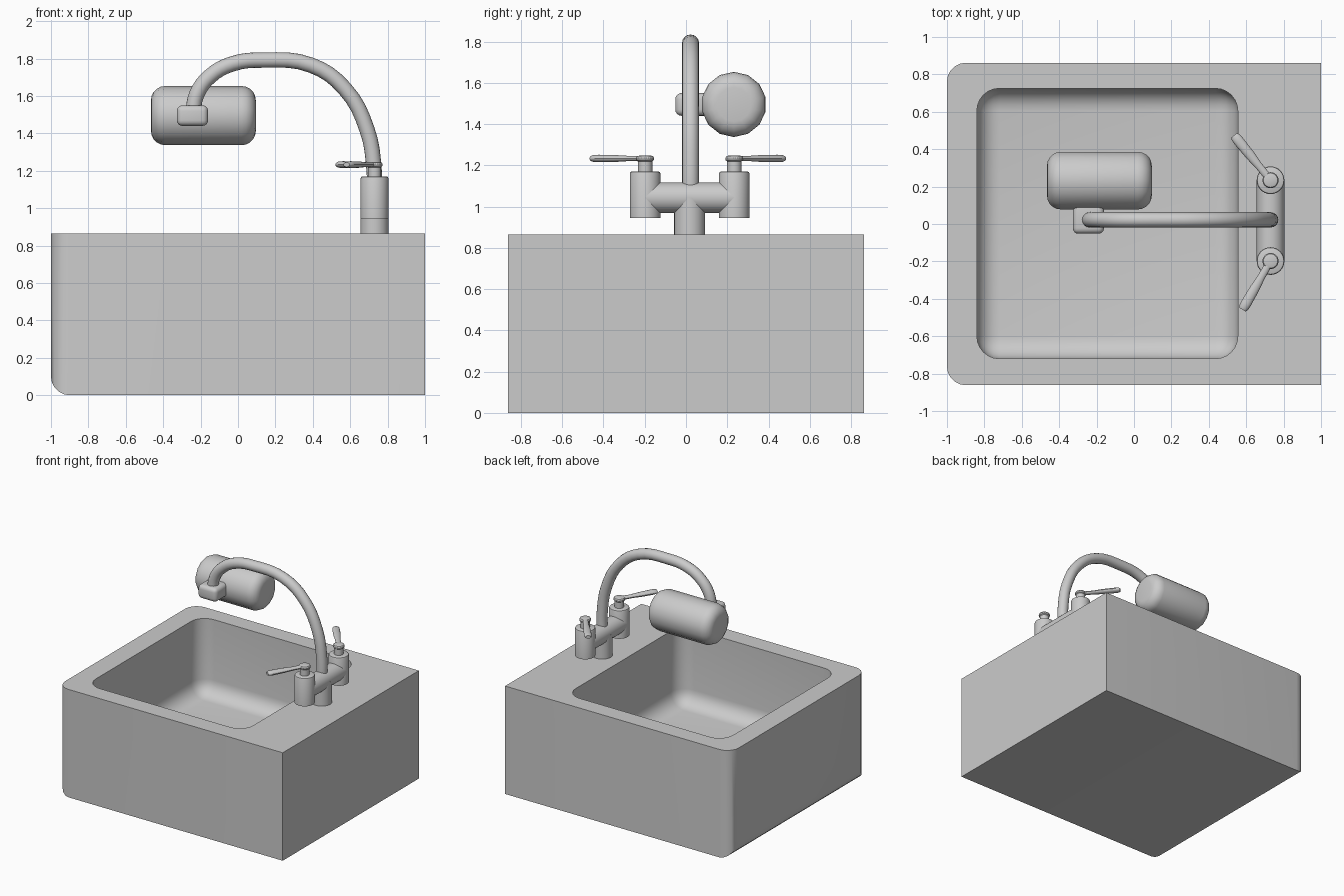
import bpy, bmesh
from math import sin, cos, pi, radians
from mathutils import Vector

if "Cube" in bpy.data.objects:
    bpy.data.objects.remove(bpy.data.objects["Cube"])

FX, FY = 0.73, 0.018          # faucet axis


def finish(name, bm):
    bmesh.ops.recalc_face_normals(bm, faces=bm.faces)
    me = bpy.data.meshes.new(name)
    bm.to_mesh(me)
    bm.free()
    ob = bpy.data.objects.new(name, me)
    bpy.context.collection.objects.link(ob)
    return ob


def activate(ob):
    bpy.ops.object.select_all(action='DESELECT')
    ob.select_set(True)
    bpy.context.view_layer.objects.active = ob


def smooth(ob):
    activate(ob)
    bpy.ops.object.shade_smooth_by_angle(angle=radians(32))


def box(name, lo, hi, bevel, segments, pick=lambda a, b: True):
    """Box between two corners, rounding the edges accepted by pick."""
    bm = bmesh.new()
    bmesh.ops.create_cube(bm, size=1)
    lo, hi = Vector(lo), Vector(hi)
    for v in bm.verts:
        v.co = Vector([l + (c + 0.5) * (h - l) for l, h, c in zip(lo, hi, v.co)])
    edges = [e for e in bm.edges if pick(e.verts[0].co, e.verts[1].co)]
    bmesh.ops.bevel(bm, geom=edges, offset=bevel, segments=segments,
                    profile=0.5, affect='EDGES', clamp_overlap=True)
    return finish(name, bm)


def lathe(name, origin, direction, profile, sides=32, flat=1.0):
    """Revolve (radius, distance) pairs around an axis; flat squashes it vertically."""
    bm = bmesh.new()
    q = Vector(direction).to_track_quat('Z', 'Y')
    rings = []
    for r, d in profile:
        rings.append([bm.verts.new(Vector(origin) + q @ Vector(
            (r * sin(2 * pi * i / sides), flat * r * cos(2 * pi * i / sides), d)))
            for i in range(sides)])
    for a, b in zip(rings, rings[1:]):
        for i in range(sides):
            j = (i + 1) % sides
            bm.faces.new((a[i], a[j], b[j], b[i]))
    bm.faces.new(rings[0])
    bm.faces.new(rings[-1])
    ob = finish(name, bm)
    smooth(ob)
    return ob


# sink block, rounded only on the left side
sink = box("sink_body", (-1, -0.862, 0), (1, 0.862, 0.865), 0.1, 5,
           lambda a, b: a.x < -0.9 and b.x < -0.9 and not (a.z > 0.8 and b.z > 0.8))
# basin hollow
basin = box("basin_cutter", (-0.84, -0.72, 0.26), (0.555, 0.725, 1.1), 0.12, 6,
            lambda a, b: not (a.z > 1 and b.z > 1))
cut = sink.modifiers.new("basin", 'BOOLEAN')
cut.operation = 'DIFFERENCE'
cut.solver = 'EXACT'
cut.object = basin
activate(sink)
bpy.ops.object.modifier_apply(modifier=cut.name)
bpy.data.objects.remove(basin, do_unlink=True)
smooth(sink)

# faucet base and cross pipe
lathe("faucet_stem", (FX, FY, 0.86), (0, 0, 1), [(0.075, 0), (0.075, 0.185)])
lathe("cross_pipe", (FX, FY - 0.216, 1.043), (0, 1, 0), [(0.074, 0), (0.074, 0.432)])

# two valves with lever handles
for side, s, tip in (("back", 1, (0.535, 0.474)), ("front", -1, (0.58, -0.458))):
    y = FY + s * 0.216
    lathe(side + "_valve", (FX, y, 0.945), (0, 0, 1),
          [(0.074, 0), (0.074, 0.215), (0.071, 0.222), (0.065, 0.225)])
    lathe(side + "_valve_neck", (FX, y, 1.165), (0, 0, 1), [(0.035, 0), (0.035, 0.06)], 24)
    lathe(side + "_handle_hub", (FX, y, 1.218), (0, 0, 1),
          [(0.034, 0), (0.042, 0.007), (0.043, 0.017), (0.038, 0.026), (0.025, 0.03)], 24)
    reach = Vector((tip[0] - FX, tip[1] - y, 0))
    n = reach.length
    lathe(side + "_lever", (FX, y, 1.233), reach,
          [(0.02, 0), (0.02, 0.07), (0.02, 0.1), (0.026, 0.17), (0.028, n - 0.04),
           (0.026, n - 0.012), (0.019, n)], 16, 0.65)

# gooseneck spout
path = [(0.73, 1.05), (0.728, 1.2), (0.69, 1.42), (0.57, 1.64), (0.39, 1.765), (0.14, 1.792),
        (-0.03, 1.772), (-0.15, 1.705), (-0.22, 1.61), (-0.243, 1.5)]
curve = bpy.data.curves.new("spout", 'CURVE')
curve.dimensions = '3D'
curve.bevel_depth = 0.041
curve.bevel_resolution = 6
curve.resolution_u = 4
curve.use_fill_caps = True
sp = curve.splines.new('BEZIER')
sp.bezier_points.add(len(path) - 1)
for p, (x, z) in zip(sp.bezier_points, path):
    p.co = (x, FY + 0.004, z)
    p.handle_left_type = p.handle_right_type = 'AUTO'
spout = bpy.data.objects.new("spout", curve)
bpy.context.collection.objects.link(spout)
activate(spout)
bpy.ops.object.convert(target='MESH')
smooth(bpy.context.view_layer.objects.active)

# filter connector and filter canister
smooth(box("filter_connector", (-0.327, -0.052, 1.44), (-0.16, 0.12, 1.55), 0.03, 4))
R, L, c = 0.158, 0.56, 0.075
turn = [(R - c + c * sin(a), c - c * cos(a)) for a in [i * pi / 10 for i in range(6)]]
lathe("filter_canister", (-0.465, 0.232, 1.495), (1, 0, 0),
      turn + [(r, L - d) for r, d in reversed(turn)], 14)
